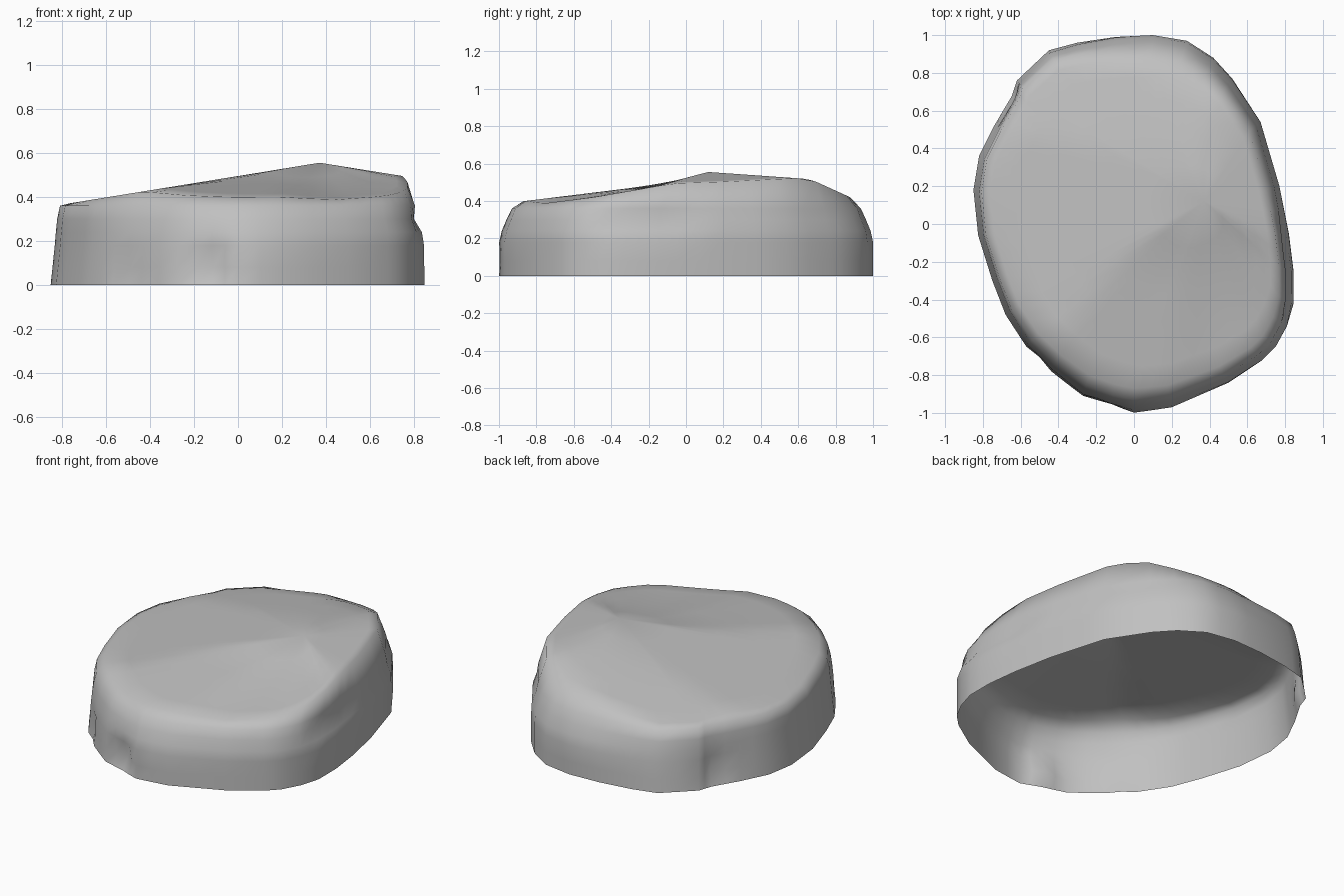
import bpy, bmesh, math
from mathutils import Vector

cube = bpy.data.objects.get("Cube")
if cube:
    bpy.data.objects.remove(cube, do_unlink=True)

# Ground outline, counter-clockwise from the front tip
OUTLINE = [(0, -1), (.2, -.97), (.5, -.84), (.68, -.72), (.75, -.65), (.81, -.54),
           (.845, -.42), (.845, -.25), (.82, -.05), (.77, .2), (.67, .54), (.52, .77),
           (.42, .88), (.28, .97), (.1, 1), (-.1, .99), (-.3, .96), (-.45, .92),
           (-.62, .76), (-.65, .68), (-.74, .52), (-.82, .36), (-.85, .18),
           (-.825, -.06), (-.75, -.3), (-.68, -.48), (-.57, -.65), (-.44, -.78),
           (-.27, -.91), (-.12, -.97)]
PEAK = Vector((.37, .12, .555))

# Wall rings: height, then scale on the left (-x), middle and right (+x)
WALL = [(0, 1, 1, 1), (.08, .99, 1, 1), (.18, .978, 1, 1), (.24, .972, .985, 1),
        (.3, .965, .96, .975), (.36, .95, .93, .965)]
# Chips knocked out of the wall: centre, radius, depth
CHIPS = [(Vector((-.13, -.97, .09)), .08, .06),
         (Vector((-.5, -.72, .06)), .06, .03),
         (Vector((-.66, .66, .1)), .07, .035)]
# Groove under the right rim
CHIPS += [(Vector((.82, y, .3)), .07, .025) for y in (-.42, -.32, -.22, -.12, -.02)]


def clamp(t):
    return max(0, min(1, t))


def top_height(x, y):
    """Sloping facets that meet at the peak."""
    front = .40 + .123 * (y + .86) + .14 * max(0, y + .13)
    front -= .025 * clamp((x - .2) / .2) * clamp(-y / .5)
    return min(PEAK.z, front,
               .365 + .162 * (x + .8),
               PEAK.z - .16 * (x - PEAK.x),
               PEAK.z - .07 * (y - PEAK.y),
               .51 - .455 * (y - .68),
               .40 - .14 * (y - x - 1.05))


def side_scale(x, left, middle, right):
    return middle + ((right if x > 0 else left) - middle) * clamp(abs(x) / .7)


def chipped(p):
    inward = Vector((-p.x, -p.y, 0)).normalized()
    push = sum(depth * math.exp(-((p - centre).length / radius) ** 2)
               for centre, radius, depth in CHIPS)
    return p + inward * push


# Add a midpoint on each outline edge
points = []
for (ax, ay), (bx, by) in zip(OUTLINE, OUTLINE[1:] + OUTLINE[:1]):
    points += [(ax, ay), ((ax + bx) / 2, (ay + by) / 2)]

bm = bmesh.new()
rings = []

# Wall
for z, left, middle, right in WALL:
    ring = []
    for x, y in points:
        s = side_scale(x, left, middle, right)
        p = Vector((x * s, y * s, z))
        p.z = min(z, top_height(p.x, p.y) - .004)
        ring.append(bm.verts.new(chipped(p)))
    rings.append(ring)

# Top, closing in on the peak
for inset in (0, .12, .3, .5, .75):
    ring = []
    for x, y in points:
        s = side_scale(x, .895, .87, .91)
        p = Vector((x * s, y * s, 0)).lerp(PEAK, inset)
        p.z = top_height(p.x, p.y)
        ring.append(bm.verts.new(p))
    rings.append(ring)

# Skin the rings; the underside stays open
n = len(points)
for low, high in zip(rings, rings[1:]):
    for j in range(n):
        k = (j + 1) % n
        bm.faces.new((low[j], low[k], high[k], high[j]))
peak = bm.verts.new(PEAK)
for j in range(n):
    bm.faces.new((rings[-1][j], rings[-1][(j + 1) % n], peak))
for face in bm.faces:
    face.smooth = True

mesh = bpy.data.meshes.new("boulder")
bm.to_mesh(mesh)
bm.free()
boulder = bpy.data.objects.new("boulder", mesh)
bpy.context.collection.objects.link(boulder)

# Stone colour
stone = bpy.data.materials.new("stone grey")
stone.use_nodes = True
colour = (.53, .53, .53, 1)
stone.diffuse_color = colour
bsdf = stone.node_tree.nodes["Principled BSDF"]
bsdf.inputs["Base Color"].default_value = colour
bsdf.inputs["Roughness"].default_value = .9
mesh.materials.append(stone)
